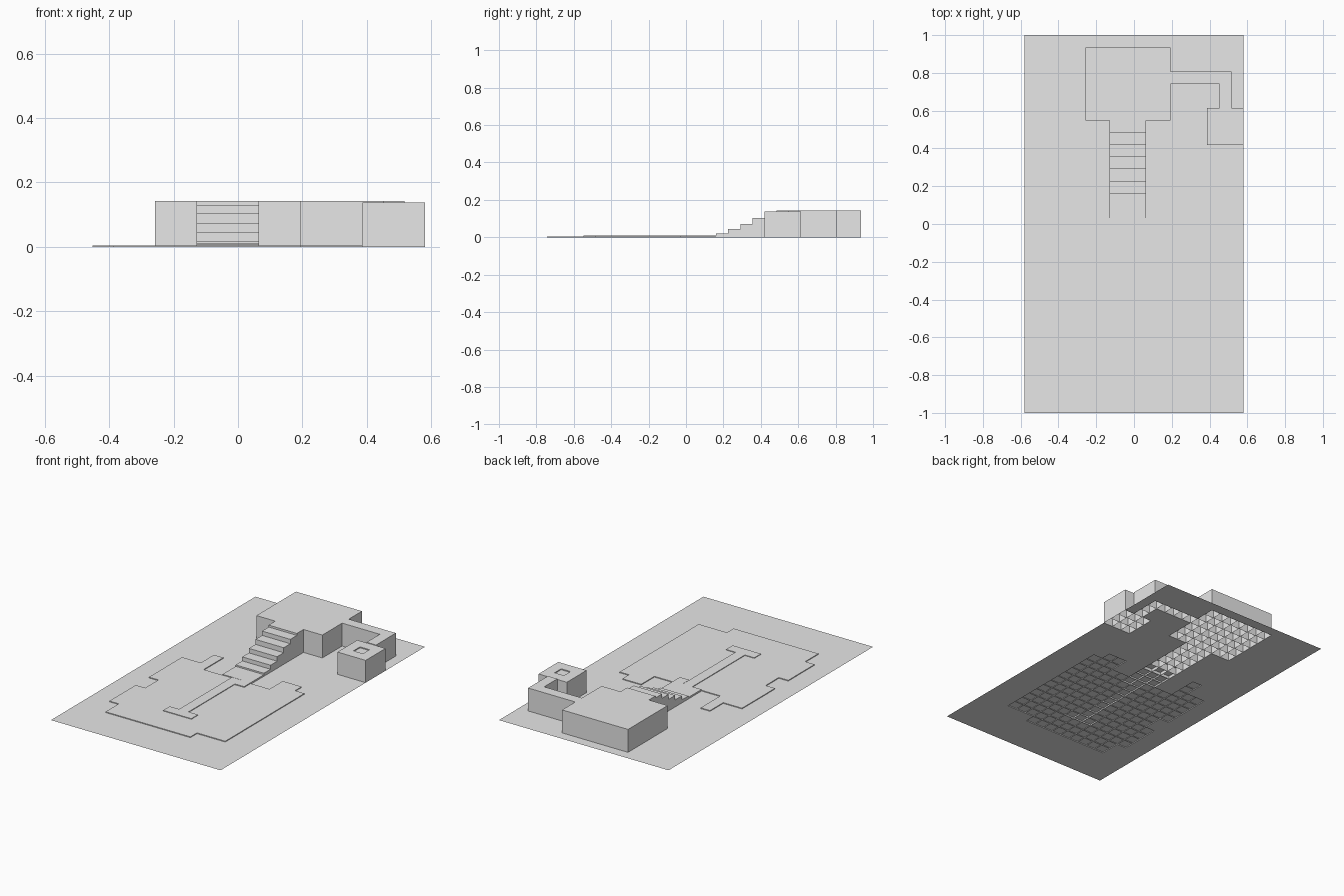
import bpy, bmesh

if "Cube" in bpy.data.objects:
    bpy.data.objects.remove(bpy.data.objects["Cube"])

U = 2 / 31            # tile size
NX, NY = 18, 31       # tile map dimensions

stone = bpy.data.materials.new("plain_grey")
stone.diffuse_color = (0.8, 0.8, 0.8, 1)
stone.use_nodes = True
stone.node_tree.nodes["Principled BSDF"].inputs["Base Color"].default_value = stone.diffuse_color

height, owner = {}, {}


def area(name, h, i0, i1, j0, j1):
    """Assign a rectangle of tiles (end exclusive) to a part."""
    for i in range(i0, i1):
        for j in range(j0, j1):
            height[i, j] = h
            owner[i, j] = name


# flat ground
area("ground", 0, 0, NX, 0, NY)

# low irregular courtyard, as strips of rows
for i0, i1, j0, j1 in [(3, 12, 4, 5), (3, 15, 5, 6), (2, 15, 6, 10), (3, 15, 10, 12),
                       (2, 15, 12, 16), (2, 5, 16, 17), (4, 5, 17, 19),
                       (12, 15, 16, 17), (12, 14, 17, 18)]:
    area("courtyard", 0.005, i0, i1, j0, j1)

# narrow path with a crossbar at its start
area("path", 0.009, 7, 10, 7, 8)
area("path", 0.009, 8, 9, 8, 16)

# stairs: landing, then one step per row
area("stairs", 0.010, 9, 10, 15, 16)
area("stairs", 0.010, 7, 10, 16, 18)
for k, h in enumerate([0.019, 0.044, 0.072, 0.103, 0.130, 0.142]):
    area("stairs", h, 7, 10, 18 + k, 19 + k)

# main platform and the L-shaped walkway beside it
area("platform", 0.142, 5, 12, 24, 30)
area("walkway", 0.142, 12, 17, 27, 28)
area("walkway", 0.142, 16, 17, 25, 27)

# lookout block with a sunken centre tile
area("lookout", 0.138, 15, 18, 22, 25)
area("lookout", 0.132, 16, 17, 23, 24)


def build(name):
    """Tile tops plus hollow, open-bottomed walls around every raised tile."""
    bm = bmesh.new()
    for (i, j), own in owner.items():
        if own != name:
            continue
        z = height[i, j]
        x0, y0 = i * U - NX * U / 2, j * U - 1
        c = [(x0, y0), (x0 + U, y0), (x0 + U, y0 + U), (x0, y0 + U)]
        bm.faces.new([bm.verts.new((x, y, z)) for x, y in c])
        if z == 0:
            continue
        # a shared wall belongs to the taller tile
        for k, (di, dj) in enumerate([(0, -1), (1, 0), (0, 1), (-1, 0)]):
            n = height.get((i + di, j + dj), 0)
            if n > z or (n == z and di + dj > 0):
                continue
            a, b = c[k], c[(k + 1) % 4]
            bm.faces.new([bm.verts.new(p) for p in
                          ((*a, 0), (*b, 0), (*b, z), (*a, z))])
    bmesh.ops.remove_doubles(bm, verts=bm.verts, dist=1e-5)
    me = bpy.data.meshes.new(name)
    bm.to_mesh(me)
    bm.free()
    me.materials.append(stone)
    bpy.context.collection.objects.link(bpy.data.objects.new(name, me))


for part in ("ground", "courtyard", "path", "stairs", "platform", "walkway", "lookout"):
    build(part)
